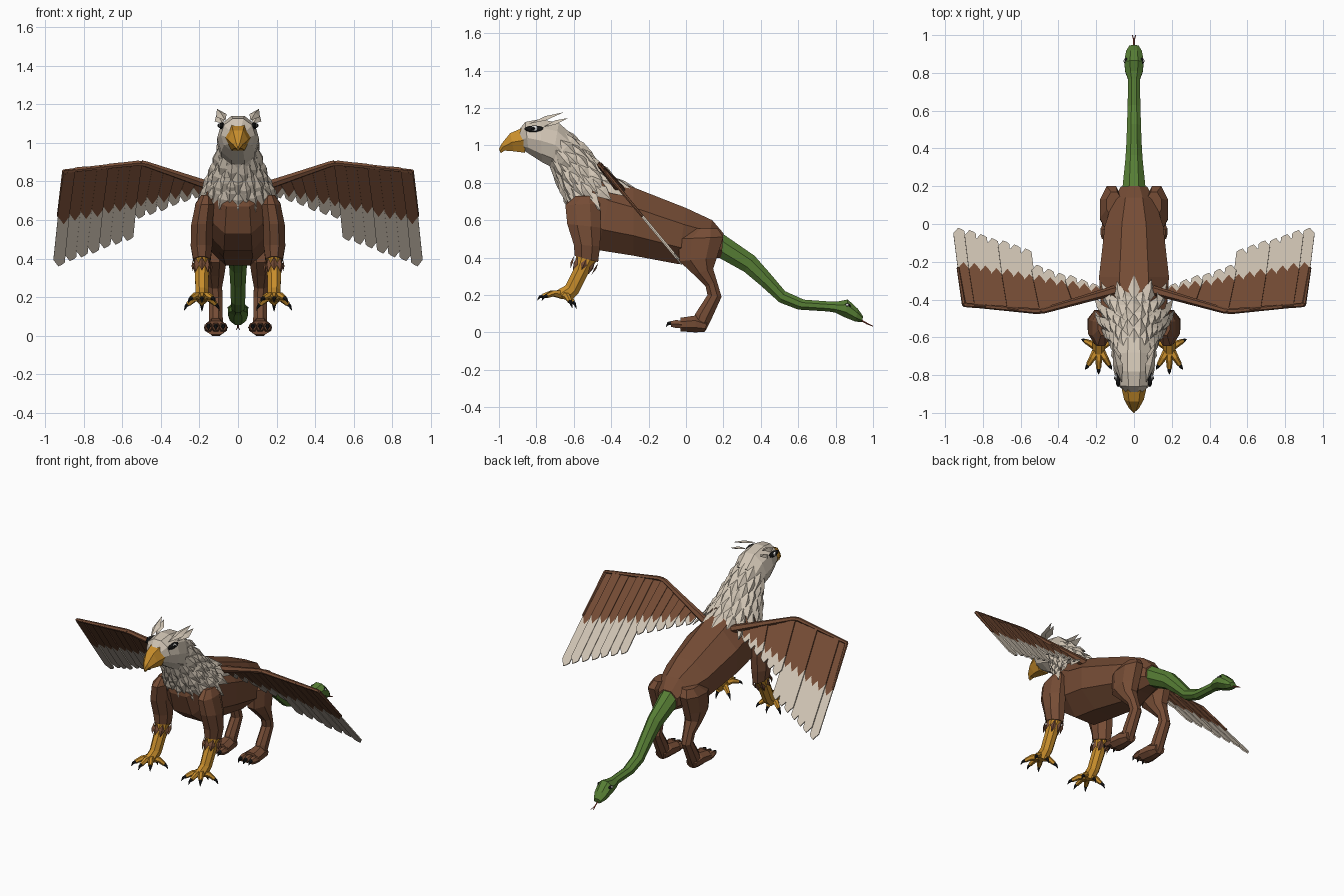
import bpy, bmesh, math, random
from mathutils import Vector, Matrix

random.seed(4)
if "Cube" in bpy.data.objects:
    bpy.data.objects.remove(bpy.data.objects["Cube"])


def material(name, rgb):
    m = bpy.data.materials.new(name)
    m.use_nodes = True
    m.diffuse_color = (*rgb, 1)
    m.node_tree.nodes["Principled BSDF"].inputs["Base Color"].default_value = (*rgb, 1)
    return m


BROWN = material("brown", (.18, .073, .036))
CREAM = material("cream", (.64, .56, .46))
ORANGE = material("orange", (.58, .27, .025))
GREEN = material("green", (.095, .21, .035))
BLACK = material("black", (.01, .01, .01))
RED = material("tongue red", (.4, .08, .05))
WHITE = material("eye white", (.8, .8, .78))


def finish(name, bm, mats, mirror=False, thickness=0):
    bmesh.ops.recalc_face_normals(bm, faces=bm.faces)
    me = bpy.data.meshes.new(name)
    bm.to_mesh(me)
    bm.free()
    for m in mats:
        me.materials.append(m)
    ob = bpy.data.objects.new(name, me)
    bpy.context.collection.objects.link(ob)
    if thickness:
        mod = ob.modifiers.new("thickness", 'SOLIDIFY')
        mod.thickness, mod.offset = thickness, 0
    if mirror:
        ob.modifiers.new("mirror", 'MIRROR').use_mirror_merge = False
    return ob


def ring(row, n=8, turn=.5):
    # row: first edge y z, opposite edge y z, half width, optional centre x
    y0, z0, y1, z1, hw = row[:5]
    cx = row[5] if len(row) > 5 else 0
    a, b = Vector((cx, y0, z0)), Vector((cx, y1, z1))
    c, v, s = (a + b) / 2, (a - b) / 2, 1 / math.cos(math.pi / n)
    angles = [2 * math.pi * (i + turn) / n for i in range(n)]
    return [c + s * (v * math.cos(t) + Vector((hw * math.sin(t), 0, 0))) for t in angles]


def skin(bm, rings):
    rings = [[bm.verts.new(p) for p in r] for r in rings]
    n = len(rings[0])
    for r, q in zip(rings, rings[1:]):
        for i in range(n):
            bm.faces.new((r[i], r[(i + 1) % n], q[(i + 1) % n], q[i]))
    bm.faces.new(rings[0])
    bm.faces.new(rings[-1])


def loft(name, mat, rows, mirror=False, n=8):
    bm = bmesh.new()
    skin(bm, [ring(r, n) for r in rows])
    return finish(name, bm, [mat], mirror)


def tube(bm, pts, radii, n=6):
    pts = [Vector(p) for p in pts]
    rings = []
    for i, (p, r) in enumerate(zip(pts, radii)):
        d = pts[min(i + 1, len(pts) - 1)] - pts[max(i - 1, 0)]
        q = d.to_track_quat('Z', 'Y')
        rings.append([p + q @ Vector((r * math.cos(2 * math.pi * k / n),
                                      r * math.sin(2 * math.pi * k / n), 0)) for k in range(n)])
    skin(bm, rings)


def shard(bm, p, d, out, length, w):
    # one pointed, ridged feather
    d = d.normalized()
    side = d.cross(out).normalized()
    mid = p + d * length * .5
    root, l, r, ridge, tip = [bm.verts.new(v) for v in (
        p, mid + side * w, mid - side * w, mid + out * w * .6, p + d * length + out * w * .35)]
    for f in ((root, l, ridge), (root, ridge, r), (l, tip, ridge), (ridge, tip, r),
              (root, r, l), (l, r, tip)):
        bm.faces.new(f)


def shard_collar(bm, row, nxt, n, turn, length, w, inset=.96):
    a, b = ring(row, n, turn), ring(nxt, n, turn)
    c = sum(a, Vector()) / n
    for p, q in zip(a, b):
        out = (p - c).normalized()
        shard(bm, c + (p - c) * inset, q - p, out,
              length * random.uniform(.85, 1.2), w * random.uniform(.85, 1.15))


# Body
loft("body", BROWN, [
    (.20, .53, .19, .40, .07), (.14, .60, .10, .39, .11), (0, .665, -.04, .365, .155),
    (-.28, .775, -.28, .41, .185), (-.39, .815, -.47, .44, .175),
    (-.43, .83, -.59, .53, .165), (-.46, .85, -.64, .67, .145), (-.5, .88, -.63, .77, .1)])

# Neck and ragged mane
neck = [(-.66, 1.09, -.74, .91, .095), (-.57, 1.01, -.71, .86, .105),
        (-.49, .92, -.68, .80, .13), (-.41, .84, -.65, .735, .16), (-.33, .795, -.615, .66, .185)]
loft("neck", CREAM, neck[:4], n=10)
bm = bmesh.new()
for i in range(4):
    mid = [(a + b) / 2 for a, b in zip(neck[i], neck[i + 1])]
    shard_collar(bm, neck[i], neck[i + 1], 11 + i, 0, .15, .036)
    if i < 3:
        shard_collar(bm, mid, neck[i + 1], 11 + i, .5, .14, .036)
finish("mane", bm, [CREAM])

# Head, beak, ear tufts
loft("head", CREAM, [
    (-.895, 1.08, -.87, .975, .05), (-.86, 1.125, -.84, .955, .085), (-.78, 1.14, -.77, .91, .103),
    (-.68, 1.12, -.72, .885, .103), (-.60, 1.05, -.70, .87, .095)], n=10)
loft("beak", ORANGE, [
    (-.87, 1.095, -.86, .96, .058), (-.94, 1.065, -.92, .968, .045),
    (-.985, 1.01, -.97, .972, .022), (-1, .98, -.99, .958, .004)], n=6)
bm = bmesh.new()
for x, y, z, length in ((.065, -.84, 1.115, .2), (.08, -.76, 1.1, .14)):
    shard(bm, Vector((x, y, z)), Vector((.2, .9, .25)), Vector((.25, -.25, 1)).normalized(), length, .028)
finish("ear_tufts", bm, [CREAM], True)


def eye(name, mat, loc, size):
    bm = bmesh.new()
    bmesh.ops.create_uvsphere(bm, u_segments=8, v_segments=6, radius=1)
    bmesh.ops.transform(bm, verts=bm.verts, matrix=Matrix.LocRotScale(Vector(loc), None, Vector(size)))
    finish(name, bm, [mat], True)


eye("eye_surround", BLACK, (.084, -.81, 1.088), (.015, .055, .018))
eye("eyeball", WHITE, (.092, -.81, 1.09), (.011, .02, .014))
eye("pupil", BLACK, (.098, -.816, 1.09), (.008, .01, .01))

# Front legs
upper = [(-.59, .73, -.49, .73, .025, .165), (-.645, .68, -.46, .69, .048, .172),
         (-.635, .58, -.455, .56, .056, .187), (-.60, .47, -.46, .46, .056, .189),
         (-.595, .41, -.47, .375, .045, .187)]
loft("front_upper_leg", BROWN, upper, True)
bm = bmesh.new()
shard_collar(bm, upper[-1], (-.61, .34, -.52, .3, .038, .187), 8, 0, .07, .02)
finish("front_leg_fringe", bm, [BROWN], True)
loft("front_shin", ORANGE, [
    (-.585, .42, -.48, .38, .04, .187), (-.60, .34, -.525, .31, .036, .187),
    (-.645, .25, -.575, .21, .033, .187), (-.69, .225, -.62, .165, .033, .187)], True)
toes, claws = bmesh.new(), bmesh.new()
for dx, y, z in ((-.055, -.745, .195), (0, -.765, .195), (.055, -.745, .195),
                 (-.07, -.62, .165), (.07, -.62, .165), (0, -.605, .165)):
    base, tip = Vector((.187, -.655, .2)), Vector((.187 + dx, y, z))
    mid = base.lerp(tip, .6) + Vector((0, 0, .012))
    step = (tip - mid).normalized()
    tube(toes, (base, mid, tip), (.026, .018, .013))
    tube(claws, (tip, tip + step * .018, tip + step * .032 - Vector((0, 0, .014))), (.011, .008, .001))
finish("front_toes", toes, [ORANGE], True)
finish("front_claws", claws, [BLACK], True)

# Hind legs
loft("hind_leg", BROWN, [
    (.04, .555, .17, .555, .04, .105), (-.04, .50, .20, .51, .06, .12), (-.035, .38, .165, .40, .06, .12),
    (.04, .31, .145, .34, .05, .12), (.105, .245, .165, .275, .036, .118),
    (.115, .20, .19, .19, .034, .115), (.05, .10, .14, .08, .036, .115),
    (.04, .05, .105, .01, .036, .115)], True)
loft("hind_foot", BROWN, [
    (.115, .06, .10, .003, .035, .115), (.05, .09, .05, 0, .048, .115),
    (-.03, .078, -.03, .006, .058, .115)], True)
toes, claws = bmesh.new(), bmesh.new()
for dx in (-.038, 0, .038):
    x = .115 + dx
    tube(toes, ((x, -.02, .042), (x, -.055, .045), (x, -.08, .045)), (.024, .024, .017))
    tube(claws, ((x, -.075, .05), (x, -.095, .048), (x, -.107, .03)), (.013, .01, .001))
finish("hind_toes", toes, [BROWN], True)
finish("hind_claws", claws, [BLACK], True)

# Serpent tail with its own head
loft("tail", GREEN, [
    (.185, .535, .175, .40, .062), (.366, .41, .31, .325, .045), (.45, .315, .40, .25, .04),
    (.53, .22, .50, .16, .037), (.63, .175, .60, .122, .034), (.77, .165, .76, .112, .031),
    (.81, .165, .80, .105, .046), (.865, .176, .85, .08, .052),
    (.92, .125, .905, .058, .042), (.947, .085, .94, .055, .025)])
eye("tail_eye", BLACK, (.041, .86, .142), (.012, .022, .014))
eye("tail_eye_glint", WHITE, (.049, .862, .146), (.007, .009, .006))
bm = bmesh.new()
tube(bm, ((0, .93, .068), (0, .972, .045)), (.005, .004), 4)
tube(bm, ((0, .97, .046), (.009, 1, .033)), (.004, .002), 4)
finish("tongue", bm, [RED], True)


# Wings: everything lies in one slanted plane
def on_wing(x, z, off=0):
    return Vector((x, -.47 + (.905 - z) / 1.2, z)) + Vector((0, .77, .64)) * off


def lead(x):
    return .77 + (x - .1) * .34 if x < .5 else .905 - (x - .5) * .11


COUNT = 13
bm = bmesh.new()
for i in range(COUNT):
    off = .004 * (i % 3 - 1)
    top, low = .15 + i * .0577, .19 + i * .0593
    tip = .725 - i * .022 if i < 6 else .505 - (i - 6) * .022
    edge = .755 - i * .0125
    share = (lead(top) - edge) / (lead(top) - tip)
    rows = []
    for t, z, dip, lift in ((0, None, 0, 0), (share, edge, .022, .018), (.93, tip + .012, 0, .012),
                            (1, tip, .008, .016)):
        x0, w = top + (low - top) * t, .059
        row = []
        for k in range(3):
            x = x0 + w * k / 2
            if t == 1:
                x = x0 + w * (.2 + .3 * k)
            h = lead(x) if z is None else z + (-dip if k == 1 else lift * (k / 2 if t > .9 else 1))
            row.append(bm.verts.new(on_wing(x, h, off)))
        rows.append(row)
    for j in range(3):
        for k in range(2):
            f = bm.faces.new((rows[j][k], rows[j][k + 1], rows[j + 1][k + 1], rows[j + 1][k]))
            f.material_index = int(j > 0)
finish("wing_feathers", bm, [BROWN, CREAM], True, .008)

bm = bmesh.new()
tube(bm, [on_wing(x, lead(x) - .008) for x in (.1, .3, .48, .52, .7, .9)],
     (.026, .02, .016, .015, .013, .011))
tube(bm, [on_wing(.9, .855), on_wing(.932, .62)], (.011, .007))
finish("wing_arm", bm, [BROWN], True)
